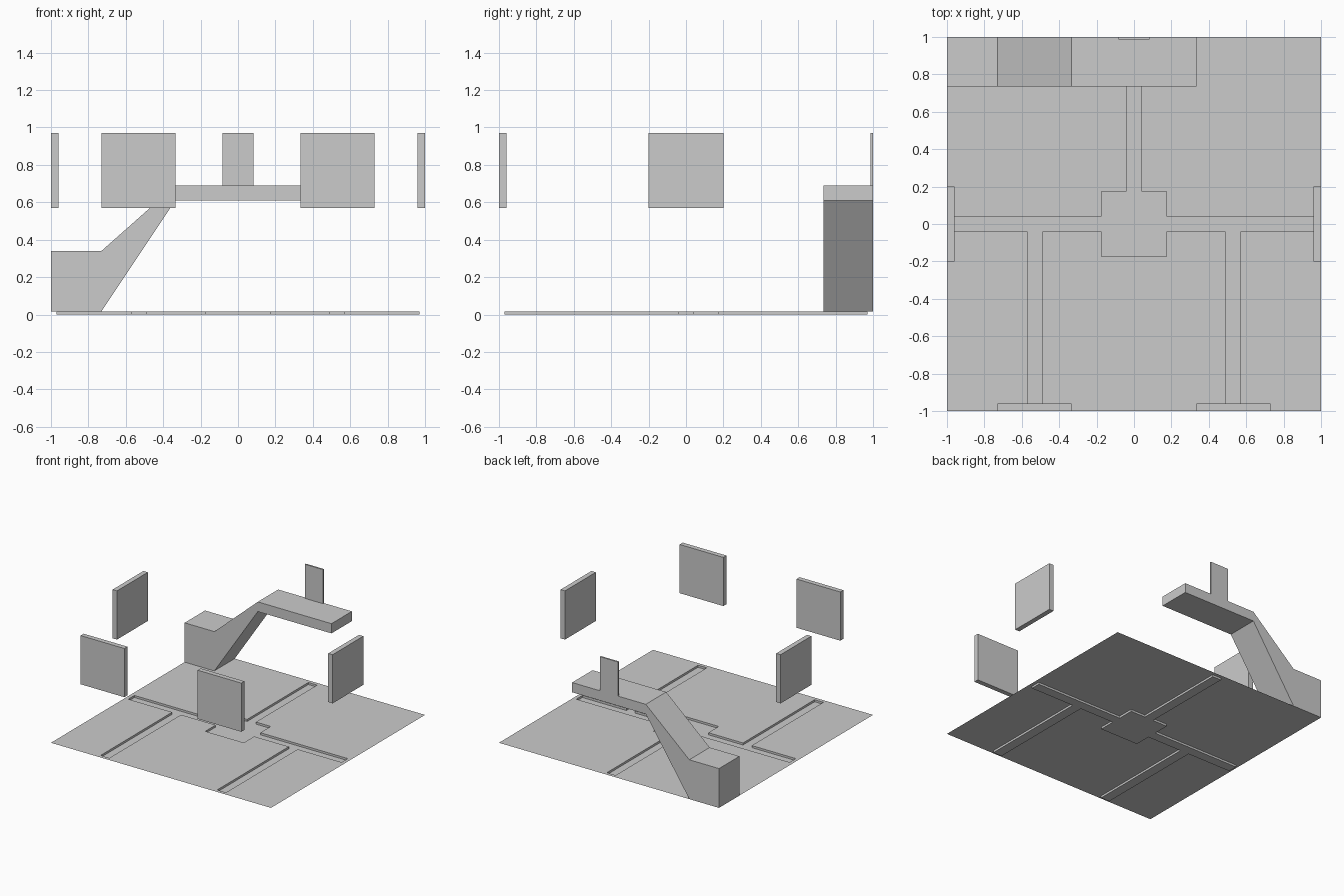
import bpy
import bmesh

old = bpy.data.objects.get("Cube")
if old:
    bpy.data.objects.remove(old, do_unlink=True)

FLOOR_Z = 0.017

grey = bpy.data.materials.new("plain grey")
grey.use_nodes = True
grey.diffuse_color = (0.6, 0.6, 0.6, 1)
grey.node_tree.nodes["Principled BSDF"].inputs["Base Color"].default_value = grey.diffuse_color


def add_object(name, bm):
    mesh = bpy.data.meshes.new(name)
    bm.to_mesh(mesh)
    bm.free()
    mesh.materials.append(grey)
    obj = bpy.data.objects.new(name, mesh)
    bpy.context.collection.objects.link(obj)
    return obj


def box(name, x0, x1, y0, y1, z0, z1):
    bm = bmesh.new()
    bmesh.ops.create_cube(bm, size=1)
    bmesh.ops.scale(bm, vec=(x1 - x0, y1 - y0, z1 - z0), verts=bm.verts)
    bmesh.ops.translate(bm, vec=((x0 + x1) / 2, (y0 + y1) / 2, (z0 + z1) / 2), verts=bm.verts)
    return add_object(name, bm)


# Recessed floor areas: centre square, cross channels and two front branches
recesses = [
    (-0.175, 0.175, -0.175, 0.175),
    (-0.97, 0.97, -0.04, 0.04),
    (-0.04, 0.04, 0, 0.97),
    (-0.57, -0.49, -0.97, 0),
    (0.49, 0.57, -0.97, 0),
]


def floor_height(x, y):
    inside = any(a < x < b and c < y < d for a, b, c, d in recesses)
    return 0 if inside else FLOOR_Z


def build_floor():
    xs = sorted({-1, 1} | {v for r in recesses for v in r[:2]})
    ys = sorted({-1, 1} | {v for r in recesses for v in r[2:]})
    bm = bmesh.new()

    def quad(*points):
        bm.faces.new([bm.verts.new(p) for p in points])

    def height(i, j):
        return floor_height((xs[i] + xs[i + 1]) / 2, (ys[j] + ys[j + 1]) / 2)

    for i in range(len(xs) - 1):
        for j in range(len(ys) - 1):
            x0, x1, y0, y1 = xs[i], xs[i + 1], ys[j], ys[j + 1]
            z = height(i, j)
            quad((x0, y0, z), (x1, y0, z), (x1, y1, z), (x0, y1, z))
            # Channel walls where neighbouring cells differ in height
            if i + 2 < len(xs) and height(i + 1, j) != z:
                n = height(i + 1, j)
                quad((x1, y0, n), (x1, y1, n), (x1, y1, z), (x1, y0, z))
            if j + 2 < len(ys) and height(i, j + 1) != z:
                n = height(i, j + 1)
                quad((x0, y1, z), (x1, y1, z), (x1, y1, n), (x0, y1, n))
    bmesh.ops.remove_doubles(bm, verts=bm.verts, dist=0.0001)
    bmesh.ops.recalc_face_normals(bm, faces=bm.faces)
    if sum(f.normal.z * f.calc_area() for f in bm.faces) < 0:
        bmesh.ops.reverse_faces(bm, faces=bm.faces)
    return add_object("floor", bm)


build_floor()

# Block, ramp and raised platform as one extruded profile
profile = [(-1, FLOOR_Z), (-0.73, FLOOR_Z), (-0.335, 0.61), (0.335, 0.61),
           (0.335, 0.69), (-0.335, 0.69), (-0.73, 0.34), (-1, 0.34)]
bm = bmesh.new()
side = bm.faces.new([bm.verts.new((x, 0.735, z)) for x, z in profile])
extruded = bmesh.ops.extrude_face_region(bm, geom=[side], use_keep_orig=True)
bmesh.ops.translate(bm, vec=(0, 0.265, 0),
                    verts=[v for v in extruded["geom"] if isinstance(v, bmesh.types.BMVert)])
bmesh.ops.recalc_face_normals(bm, faces=bm.faces)
add_object("ramp_and_platform", bm)

# Floating panels, mirrored left and right
for name, s in (("left", 1), ("right", -1)):
    box(name + "_side_panel", *sorted((s * 0.96, s)), -0.2, 0.2, 0.57, 0.97)
    box(name + "_front_panel", *sorted((s * 0.333, s * 0.73)), -1, -0.96, 0.57, 0.97)

# Narrow panel standing on the platform's back edge
box("back_panel", -0.083, 0.083, 0.987, 1, 0.69, 0.97)
